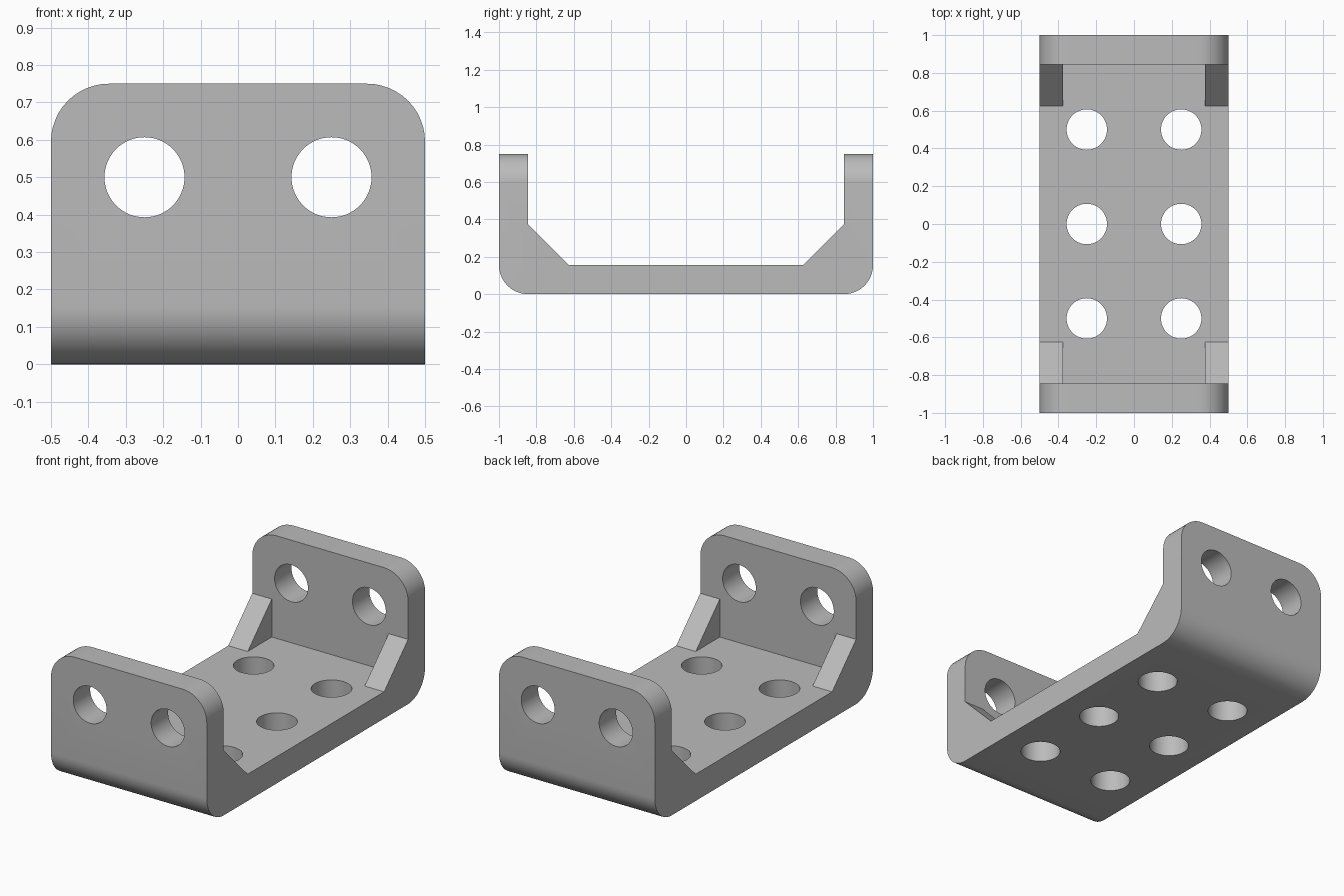
import bpy, bmesh, math
from mathutils import Matrix

WIDTH, HEIGHT, WALL = 0.5, 0.75, 0.155   # half width, full height, thickness
RADIUS, HOLE = 0.155, 0.107
GUSSET, GUSSET_W = 0.22, 0.125

cube = bpy.data.objects.get("Cube")
if cube:
    bpy.data.objects.remove(cube, do_unlink=True)

grey = bpy.data.materials.new("plain grey")
grey.use_nodes = True
colour = (0.5, 0.5, 0.5, 1)
grey.diffuse_color = colour
grey.node_tree.nodes["Principled BSDF"].inputs["Base Color"].default_value = colour


def add_object(name, bm):
    bmesh.ops.recalc_face_normals(bm, faces=bm.faces)
    mesh = bpy.data.meshes.new(name)
    bm.to_mesh(mesh)
    bm.free()
    mesh.materials.append(grey)
    obj = bpy.data.objects.new(name, mesh)
    bpy.context.collection.objects.link(obj)
    return obj


def prism(points, x0, x1):
    """Extrude a (y, z) profile from x0 to x1."""
    bm = bmesh.new()
    face = bm.faces.new([bm.verts.new((x0, y, z)) for y, z in points])
    out = bmesh.ops.extrude_face_region(bm, geom=[face])
    verts = [v for v in out["geom"] if isinstance(v, bmesh.types.BMVert)]
    bmesh.ops.translate(bm, verts=verts, vec=(x1 - x0, 0, 0))
    return bm


def combine(target, tool, operation):
    mod = target.modifiers.new("combine", 'BOOLEAN')
    mod.operation, mod.object, mod.solver = operation, tool, 'EXACT'
    bpy.context.view_layer.objects.active = target
    bpy.ops.object.modifier_apply(modifier=mod.name)
    bpy.data.objects.remove(tool, do_unlink=True)


def drill(target, location, axis):
    bm = bmesh.new()
    turn = Matrix.Rotation(math.pi / 2, 4, 'X') if axis == 'Y' else Matrix()
    bmesh.ops.create_cone(bm, cap_ends=True, segments=64, radius1=HOLE, radius2=HOLE,
                          depth=0.4, matrix=Matrix.Translation(location) @ turn)
    cutter = add_object("hole_cutter", bm)
    cutter.hide_render = True
    combine(target, cutter, 'DIFFERENCE')


# U-shaped channel with rounded lower bends and rounded upper corners
inner = 1 - WALL
half = [(1, 0), (1, HEIGHT), (inner, HEIGHT), (inner, WALL)]
bm = prism(half + [(-y, z) for y, z in reversed(half)], -WIDTH, WIDTH)


def needs_rounding(edge):
    a, b = (v.co for v in edge.verts)
    bend = a.z < 0.01 and b.z < 0.01 and abs(a.x - b.x) > 0.5
    corner = min(a.z, b.z) > HEIGHT - 0.01 and abs(a.x - b.x) < 0.01
    return bend or corner


bmesh.ops.bevel(bm, geom=[e for e in bm.edges if needs_rounding(e)], offset=RADIUS,
                segments=12, profile=0.5, affect='EDGES')
bracket = add_object("channel_bracket", bm)

# Corner gussets, sunk slightly into the walls for a clean join
for side in (-1, 1):
    for end in (-1, 1):
        sunk = 0.03
        profile = [(inner, WALL + GUSSET), (inner - GUSSET, WALL),
                   (inner - GUSSET, WALL - sunk), (inner + sunk, WALL - sunk),
                   (inner + sunk, WALL + GUSSET)]
        bm = prism([(end * y, z) for y, z in profile],
                   side * (WIDTH - GUSSET_W), side * WIDTH)
        combine(bracket, add_object("gusset", bm), 'UNION')

# Floor and end wall holes
for x in (-0.25, 0.25):
    for y in (-0.5, 0, 0.5):
        drill(bracket, (x, y, WALL / 2), 'Z')
    for y in (-1 + WALL / 2, 1 - WALL / 2):
        drill(bracket, (x, y, 0.5), 'Y')

# Smooth the bends and bores, keep the flat edges sharp
bpy.ops.object.select_all(action='DESELECT')
bracket.select_set(True)
bpy.context.view_layer.objects.active = bracket
bpy.ops.object.shade_smooth_by_angle(angle=math.radians(30))
